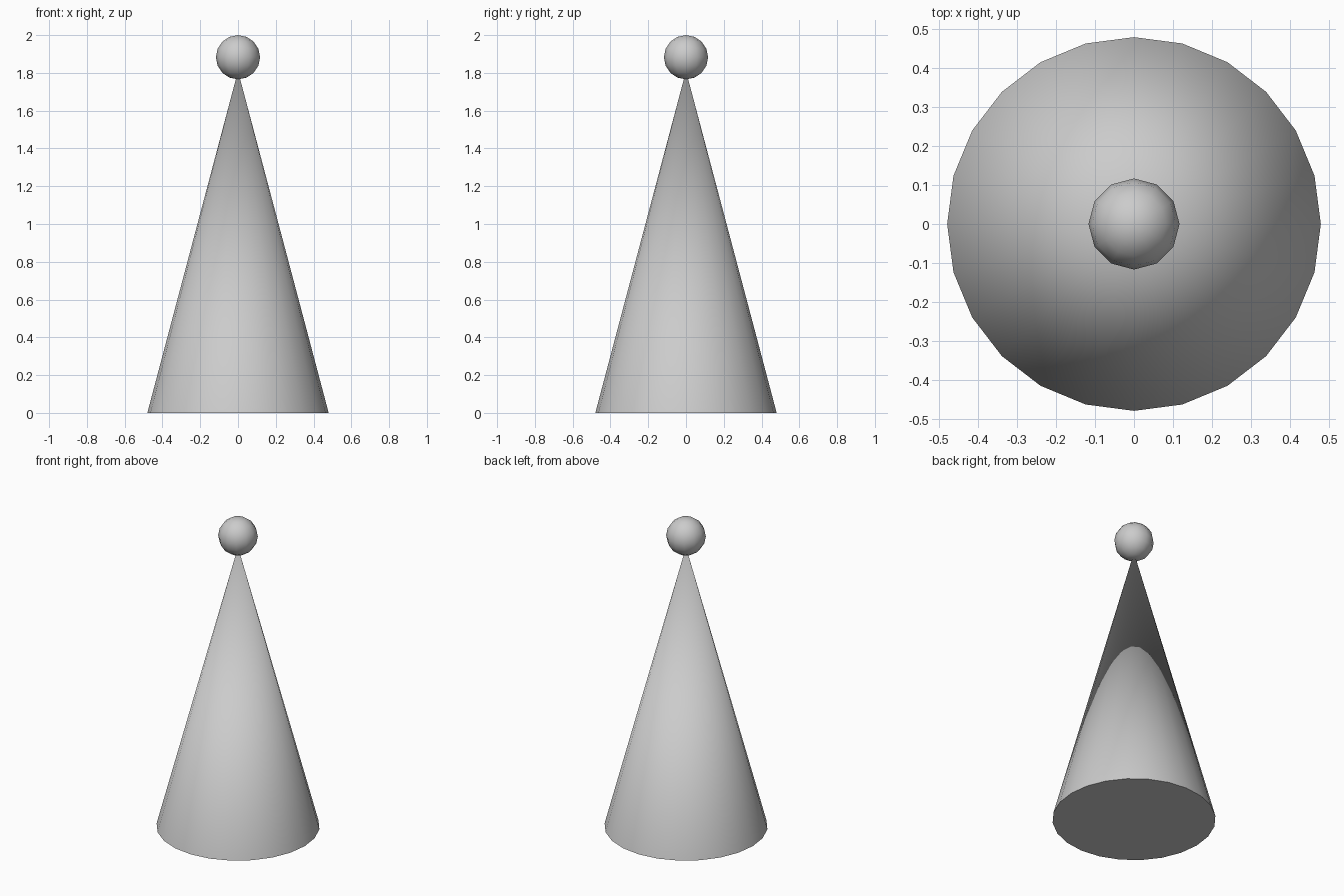
import bpy
import math

if "Cube" in bpy.data.objects:
    bpy.data.objects.remove(bpy.data.objects["Cube"])


def finish(name):
    obj = bpy.context.object
    obj.name = name
    bpy.ops.object.shade_smooth_by_angle(angle=math.radians(50))
    return obj


# Tall cone body standing on the ground, its tip hidden in the ball
CONE_H = 1.81
bpy.ops.mesh.primitive_cone_add(vertices=24, radius1=0.48, radius2=0,
                                depth=CONE_H, location=(0, 0, CONE_H / 2))
finish("cone_body")

# Ball on the tip
BALL_R = 0.117
bpy.ops.mesh.primitive_uv_sphere_add(segments=12, ring_count=8, radius=BALL_R,
                                     location=(0, 0, 2 - BALL_R))
finish("tip_ball")
